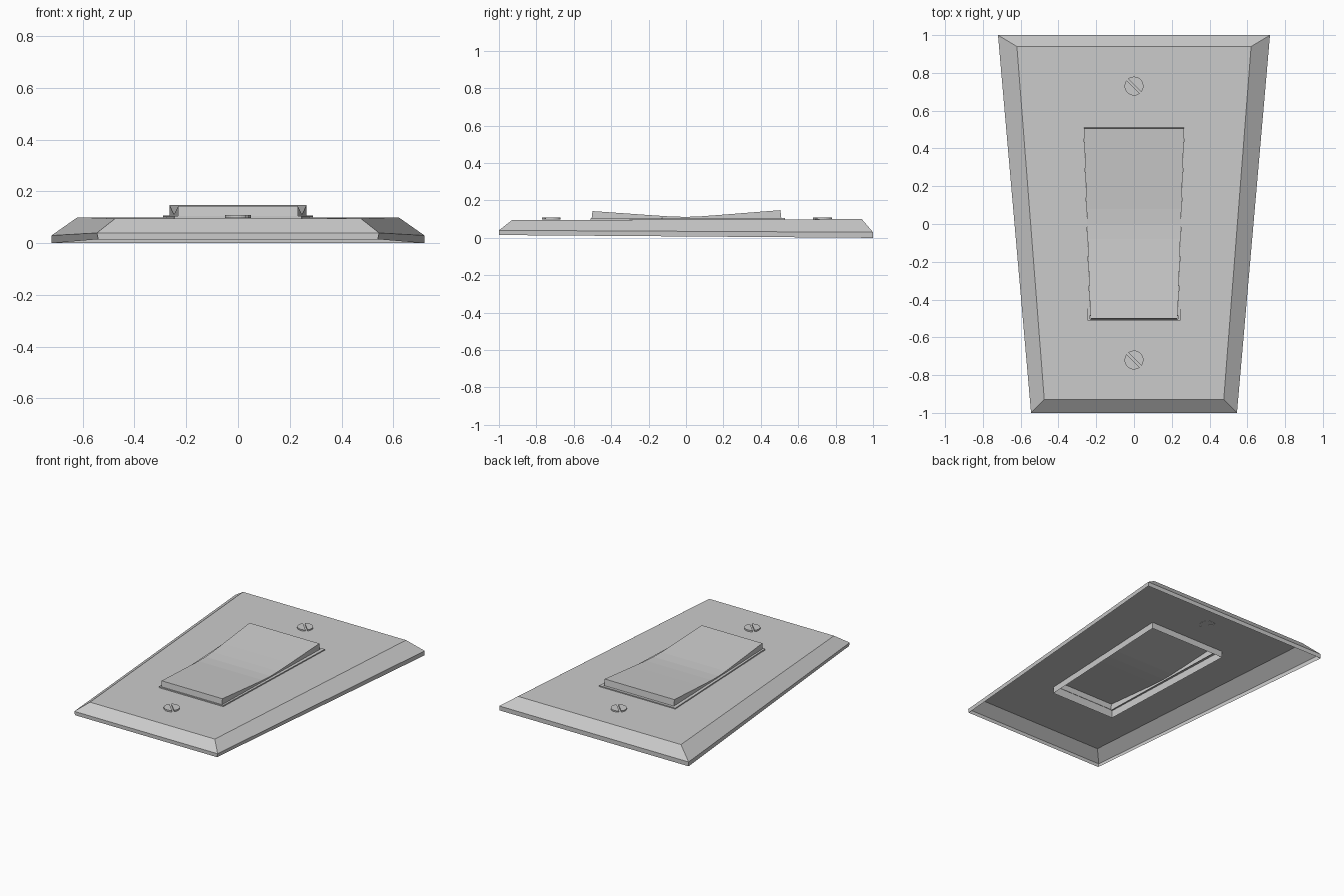
import bpy, bmesh, math

if "Cube" in bpy.data.objects:
    bpy.data.objects.remove(bpy.data.objects["Cube"])


def make(name, verts, faces, fix=True):
    me = bpy.data.meshes.new(name)
    me.from_pydata(verts, [], faces)
    ob = bpy.data.objects.new(name, me)
    bpy.context.collection.objects.link(ob)
    if fix:
        bm = bmesh.new()
        bm.from_mesh(me)
        bmesh.ops.recalc_face_normals(bm, faces=bm.faces)
        bm.to_mesh(me)
        bm.free()
    return ob


def trapezoid(wf, yf, zf, wb, yb, zb):
    # four corners: front half width, y, z, then the same for the back
    return [(-wf, yf, zf), (wf, yf, zf), (wb, yb, zb), (-wb, yb, zb)]


def loft(name, loops):
    verts = [p for l in loops for p in l]
    faces = []
    for k in range(len(loops) - 1):
        for i in range(4):
            j = (i + 1) % 4
            faces.append((4 * k + i, 4 * k + j, 4 * k + 4 + j, 4 * k + 4 + i))
    return make(name, verts, faces, fix=False)


# Cover plate: hollow bevelled sheet with an opening for the switch
loft("cover_plate", [
    trapezoid(0.54, -1.0, 0.015, 0.72, 1.0, 0.0),
    trapezoid(0.545, -1.0, 0.04, 0.72, 1.0, 0.03),
    trapezoid(0.475, -0.93, 0.095, 0.62, 0.94, 0.10),
    trapezoid(0.245, -0.51, 0.096, 0.29, 0.53, 0.099)])

# Switch surround: sleeve hanging into the plate with a thin raised lip
loft("switch_surround", [
    trapezoid(0.245, -0.51, 0.052, 0.29, 0.53, 0.055),
    trapezoid(0.245, -0.51, 0.104, 0.29, 0.53, 0.106),
    trapezoid(0.232, -0.502, 0.104, 0.266, 0.512, 0.106)])

# Rocker: shallow dished paddle, open underneath
profile = [(-0.5, 0.143), (-0.2, 0.122), (-0.08, 0.114), (0, 0.112),
           (0.08, 0.115), (0.2, 0.124), (0.505, 0.148)]
verts, faces = [], []
for y, z in profile:
    w = 0.248 + 0.034 * y
    yb = y * 1.01
    verts += [(-w, yb, 0.1), (-w, y, z), (w, y, z), (w, yb, 0.1)]
n = len(profile)
for k in range(n - 1):
    for c in range(3):
        a = 4 * k + c
        faces.append((a, a + 1, a + 5, a + 4))
faces += [(0, 3, 2, 1), (4 * n - 4, 4 * n - 3, 4 * n - 2, 4 * n - 1)]
make("rocker", verts, faces)


# Screws: two half discs per head leave a slot between them
def screw(name, y):
    verts, faces = [], []
    r, gap, turn, seg = 0.05, 0.006, math.radians(135), 14
    a0 = math.asin(gap / r)
    for side in (0, math.pi):
        base = len(verts)
        for z in (0.098, 0.108):
            for i in range(seg + 1):
                a = a0 + (math.pi - 2 * a0) * i / seg + side + turn
                verts.append((r * math.cos(a), y + r * math.sin(a), z))
        m = seg + 1
        faces.append(tuple(base + m + i for i in range(m)))
        faces.append(tuple(base + i for i in reversed(range(m))))
        for i in range(m):
            j = (i + 1) % m
            faces.append((base + i, base + j, base + m + j, base + m + i))
    make(name, verts, faces)


screw("front_screw", -0.72)
screw("back_screw", 0.73)
